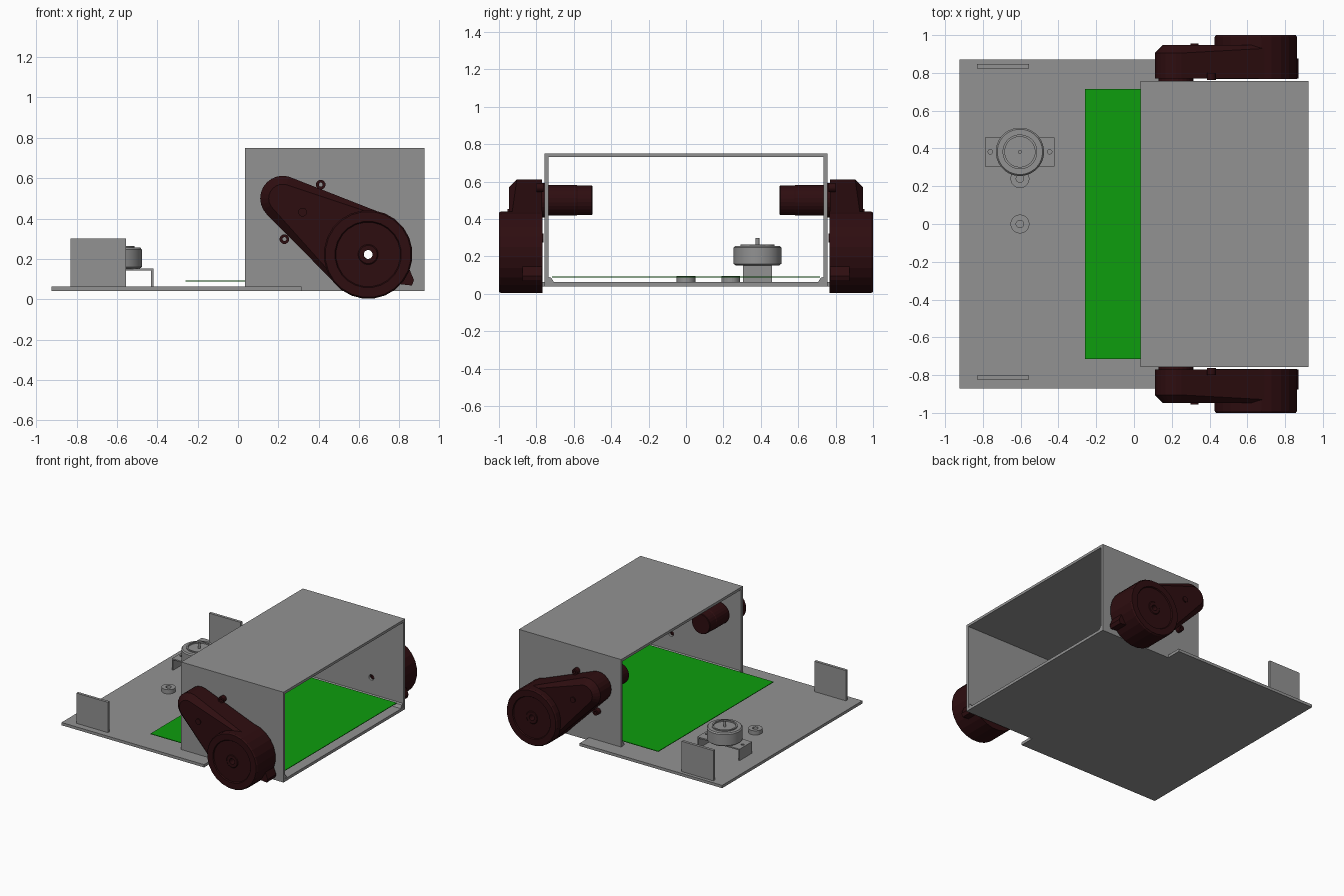
import bpy, bmesh, math

cube = bpy.data.objects.get("Cube")
if cube:
    bpy.data.objects.remove(cube, do_unlink=True)


def material(name, rgb):
    m = bpy.data.materials.new(name)
    m.use_nodes = True
    color = (*rgb, 1)
    m.diffuse_color = color
    m.node_tree.nodes["Principled BSDF"].inputs["Base Color"].default_value = color
    return m


GREY = material("grey sheet", (0.29, 0.29, 0.29))
GREEN = material("green board", (0.004, 0.34, 0.004))
RED = material("dark red plastic", (0.027, 0.004, 0.005))


def finish(name, bm, mat):
    bmesh.ops.recalc_face_normals(bm, faces=bm.faces)
    me = bpy.data.meshes.new(name)
    bm.to_mesh(me)
    bm.free()
    me.materials.append(mat)
    ob = bpy.data.objects.new(name, me)
    bpy.context.collection.objects.link(ob)
    return ob


def box(name, x, y, z, mat=GREY):
    bm = bmesh.new()
    bmesh.ops.create_cube(bm, size=1)
    for v in bm.verts:
        v.co = [(a + b) / 2 + c * (b - a) for c, (a, b) in zip(v.co, (x, y, z))]
    return finish(name, bm, mat)


def prism(name, points, axis, lo, hi, mat=GREY):
    """Extrude a flat outline along one axis from lo to hi."""
    bm = bmesh.new()
    verts = []
    for p in points:
        co = list(p)
        co.insert(axis, lo)
        verts.append(bm.verts.new(co))
    face = bm.faces.new(verts)
    ext = bmesh.ops.extrude_face_region(bm, geom=[face])["geom"]
    for v in ext:
        if isinstance(v, bmesh.types.BMVert):
            v.co[axis] = hi
    return finish(name, bm, mat)


def lathe(name, profile, place, segs, mat=GREY, side=0, closed=False):
    """Spin (radius, height) points about z, or about y when side is +1 or -1."""
    bm = bmesh.new()
    rows = []
    for r, h in profile:
        row = []
        for i in range(segs):
            a = math.tau * (i + 0.5) / segs
            u, v = place[0] + r * math.cos(a), place[1] + r * math.sin(a)
            row.append(bm.verts.new((u, side * h, v) if side else (u, v, h)))
        rows.append(row)
    pairs = list(zip(rows, rows[1:]))
    if closed:
        pairs.append((rows[-1], rows[0]))
    for a, b in pairs:
        for i in range(segs):
            j = (i + 1) % segs
            bm.faces.new((a[i], a[j], b[j], b[i]))
    bmesh.ops.remove_doubles(bm, verts=bm.verts, dist=1e-5)
    return finish(name, bm, mat)


def ring(name, inner, outer, lo, hi, place, segs, mat=GREY, side=0):
    outline = [(inner, lo), (outer, lo), (outer, hi), (inner, hi)]
    return lathe(name, outline, place, segs, mat, side, closed=True)


def cut(target, cutter):
    mod = target.modifiers.new("hole", "BOOLEAN")
    mod.operation, mod.solver, mod.object = "DIFFERENCE", "EXACT", cutter
    bpy.context.view_layer.objects.active = target
    bpy.ops.object.modifier_apply(modifier=mod.name)


AXLE = (0.645, 0.222)    # x, z of the drive axle
NOSE = (0.222, 0.5)      # x, z of the motor end of the gearbox
HOLE = 0.022

axle_cutter = lathe("axle_cutter", [(0, -2), (HOLE, -2), (HOLE, 2), (0, 2)], AXLE, 16, GREY, 1)
axle_cutter.hide_render = True

# Base plate, wide at one end and narrow under the housing
half = [(-0.925, 0.872), (0.315, 0.872), (0.315, 0.756), (0.925, 0.756)]
prism("base_plate", half + [(x, -y) for x, y in reversed(half)], 2, 0.04, 0.062)

# Housing: folded sheet open at both ends
W, T = 0.756, 0.02
shell = [(-W, 0.04), (-W, 0.75), (W, 0.75), (W, 0.04),
         (W - T, 0.04), (W - T, 0.75 - T), (T - W, 0.75 - T), (T - W, 0.04)]
housing = prism("housing", shell, 0, 0.035, 0.925)
cut(housing, axle_cutter)

# Circuit board
box("circuit_board", (-0.26, 0.88), (-0.716, 0.716), (0.088, 0.093), GREEN)

for s, label in ((1, "left"), (-1, "right")):
    # Bent corner strip inside the housing and upright tab on the plate
    prism(label + "_corner_strip",
          [(s * 0.738, 0.06), (s * 0.738, 0.092), (s * 0.72, 0.085), (s * 0.705, 0.06)],
          0, 0.04, 0.92)
    y = 0.835 if s > 0 else -0.812
    box(label + "_side_tab", (-0.83, -0.555), (y - 0.011, y + 0.011), (0.06, 0.3))

    # Gearbox: hull of a small nose circle and a large drum circle
    bm = bmesh.new()
    for (cx, cz), r, depth in ((NOSE, 0.112, 0.77), (NOSE, 0.112, 0.905), (NOSE, 0.07, 0.947),
                               (AXLE, 0.217, 0.77), (AXLE, 0.217, 0.93), (AXLE, 0.2, 0.947)):
        for i in range(24):
            a = math.tau * i / 24
            bm.verts.new((cx + r * math.cos(a), s * depth, cz + r * math.sin(a)))
    hull = bmesh.ops.convex_hull(bm, input=bm.verts)
    loose = [v for v in bm.verts if not v.link_faces]
    bmesh.ops.delete(bm, geom=loose, context="VERTS")
    bmesh.ops.dissolve_limit(bm, angle_limit=0.01, verts=bm.verts, edges=bm.edges)
    gearbox = finish(label + "_gearbox", bm, RED)
    cut(gearbox, axle_cutter)

    # Drum with a shallow recessed face and an axle hole
    lathe(label + "_drum",
          [(HOLE, 0.768), (0.22, 0.768), (0.22, 0.99), (0.213, 1.0), (0.165, 1.0),
           (0.16, 0.992), (0.05, 0.992), (0.045, 0.996), (HOLE, 0.996)],
          AXLE, 24, RED, s, closed=True)

    # Drive motor reaching through the wall
    lathe(label + "_drive_motor",
          [(0, 0.5), (0.076, 0.5), (0.08, 0.505), (0.08, 0.58), (0.083, 0.585),
           (0.083, 0.735), (0.092, 0.74), (0.092, 0.775), (0, 0.775)],
          NOSE, 24, RED, s)

    # Mounting lugs, lower foot and screw head
    for i, place in enumerate(((0.41, 0.568), (0.23, 0.298))):
        ring(f"{label}_lug_{i + 1}", 0.01, 0.024, 0.762, 0.8, place, 12, RED, s)
    prism(label + "_foot_lug",
          [(0.76, 0.08), (0.862, 0.068), (0.872, 0.095), (0.845, 0.16)],
          1, s * 0.77, s * 0.875, RED)
    lathe(label + "_screw_head", [(0, 0.94), (0.022, 0.94), (0.022, 0.955), (0, 0.955)],
          (0.32, 0.432), 12, RED, s)

# Two bearing rings on the plate
for i, y in enumerate((0.0, 0.24)):
    ring(f"bearing_ring_{i + 1}", 0.02, 0.05, 0.06, 0.095, (-0.604, y), 24)

# Bracket: folded bridge with screw holes, carrying the small motor
MX, MY = -0.604, 0.382
reach, thick, top = 0.184, 0.01, 0.152
arch = [(MX - reach, 0.06), (MX - reach, top), (MX + reach, top), (MX + reach, 0.06),
        (MX + reach - thick, 0.06), (MX + reach - thick, top - thick),
        (MX - reach + thick, top - thick), (MX - reach + thick, 0.06)]
bracket = prism("motor_bracket", arch, 1, MY - 0.077, MY + 0.077)
for dx in (-0.157, 0.157):
    drill = lathe("drill", [(0, 0.1), (0.012, 0.1), (0.012, 0.2), (0, 0.2)], (MX + dx, MY), 12)
    cut(bracket, drill)
    bpy.data.objects.remove(drill, do_unlink=True)

# Small round motor with raised rim and thin shaft
motor = lathe("small_motor",
              [(0, 0.15), (0.115, 0.15), (0.128, 0.16), (0.128, 0.247), (0.12, 0.256),
               (0.092, 0.256), (0.092, 0.264), (0.08, 0.264), (0.08, 0.254),
               (0.01, 0.254), (0.01, 0.297), (0, 0.297)], (MX, MY), 32)
bpy.ops.object.select_all(action="DESELECT")
motor.select_set(True)
bpy.context.view_layer.objects.active = motor
bpy.ops.object.shade_smooth_by_angle(angle=math.radians(30))

bpy.data.objects.remove(axle_cutter, do_unlink=True)
